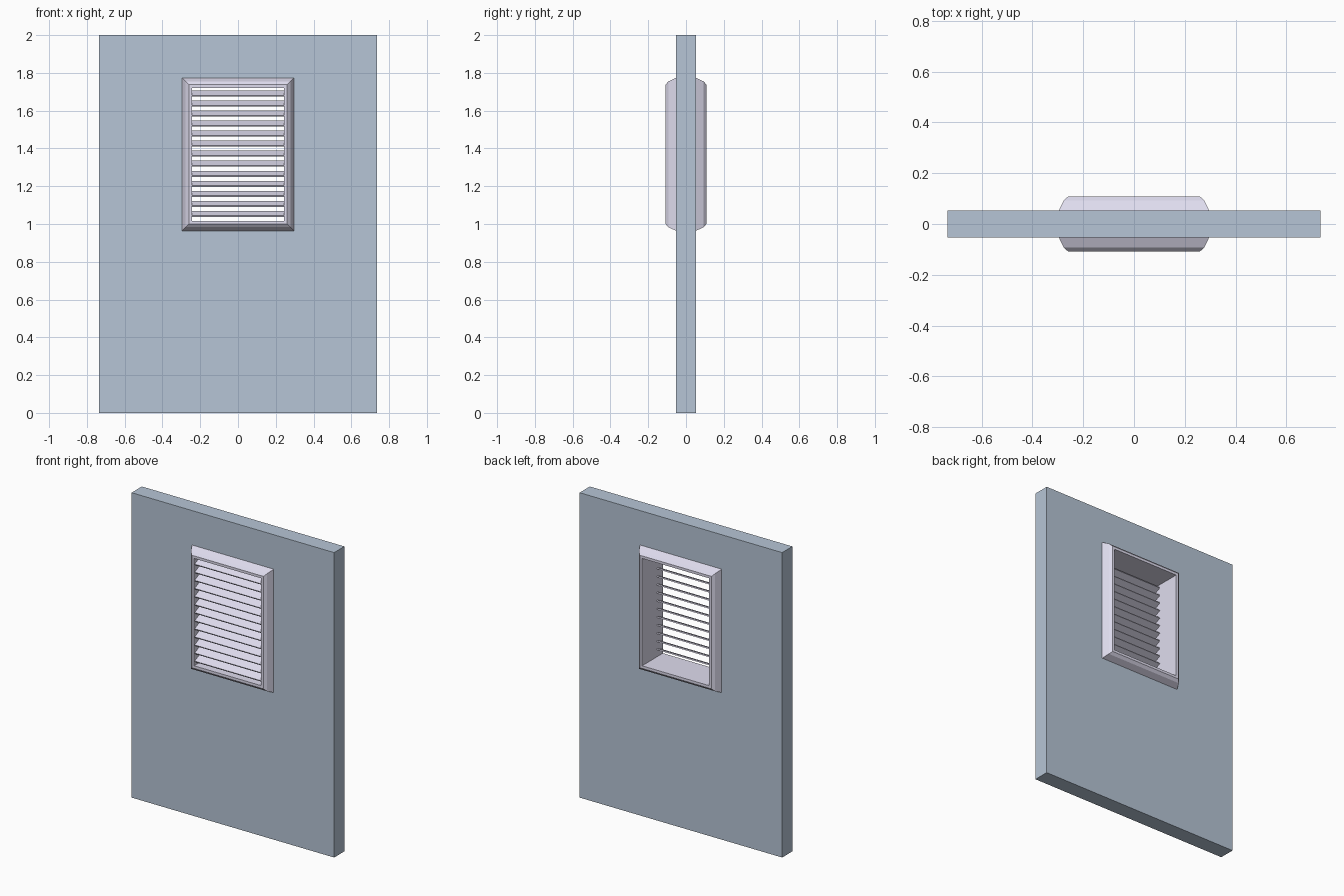
import bpy, bmesh, math
from mathutils import Matrix

if "Cube" in bpy.data.objects:
    bpy.data.objects.remove(bpy.data.objects["Cube"])

WALL_X, WALL_Y, WALL_Z = 0.735, 0.053, 2.0      # half width, half depth, height
OPEN_X, OPEN_Z, MID_Z = 0.243, 0.352, 1.369     # half opening and its centre height
FACE_Y = 0.108                                  # frame half depth


def material(name, rgb):
    m = bpy.data.materials.new(name)
    m.diffuse_color = (*rgb, 1)
    m.use_nodes = True
    m.node_tree.nodes["Principled BSDF"].inputs["Base Color"].default_value = m.diffuse_color
    return m


def finish(bm, name, mat):
    bmesh.ops.recalc_face_normals(bm, faces=bm.faces)
    mesh = bpy.data.meshes.new(name)
    bm.to_mesh(mesh)
    bm.free()
    mesh.materials.append(mat)
    ob = bpy.data.objects.new(name, mesh)
    bpy.context.collection.objects.link(ob)
    return ob


def rect_ring(name, rects, mat):
    """Closed ring skinned through rectangles (half_x, half_z, centre_z, y)."""
    bm = bmesh.new()
    loops = [[bm.verts.new((sx * hx, y, cz + sz * hz))
              for sx, sz in ((-1, -1), (1, -1), (1, 1), (-1, 1))]
             for hx, hz, cz, y in rects]
    for a, b in zip(loops, loops[1:] + loops[:1]):
        for i in range(4):
            j = (i + 1) % 4
            bm.faces.new((a[i], a[j], b[j], b[i]))
    return finish(bm, name, mat)


blue = material("wall_blue", (0.47, 0.56, 0.67))
lilac = material("frame_lilac", (0.74, 0.72, 0.86))

# Wall panel with a window opening
hole = (OPEN_X + 0.03, OPEN_Z + 0.03, MID_Z)
slab = (WALL_X, WALL_Z / 2, WALL_Z / 2)
rect_ring("wall", [(*slab, -WALL_Y), (*slab, WALL_Y),
                   (*hole, WALL_Y), (*hole, -WALL_Y)], blue)

# Window frame: chamfered moulding on both faces with a lining between
half = [(0.0, FACE_Y), (0.017, FACE_Y), (0.034, 0.093), (0.053, WALL_Y), (0.03, WALL_Y)]
profile = [(o, -y) for o, y in half] + half[::-1]
rect_ring("window_frame", [(OPEN_X + o, OPEN_Z + o, MID_Z, y) for o, y in profile], lilac)

# Louvre slats sloping down toward the front
bm = bmesh.new()
for i in range(13):
    place = (Matrix.Translation((0, -0.074, 1.690 - i * 0.0530))
             @ Matrix.Rotation(math.radians(25), 4, 'X')
             @ Matrix.Diagonal((2 * OPEN_X + 0.004, 0.058, 0.008, 1)))
    bmesh.ops.create_cube(bm, size=1, matrix=place)
finish(bm, "louvre_slats", lilac)
